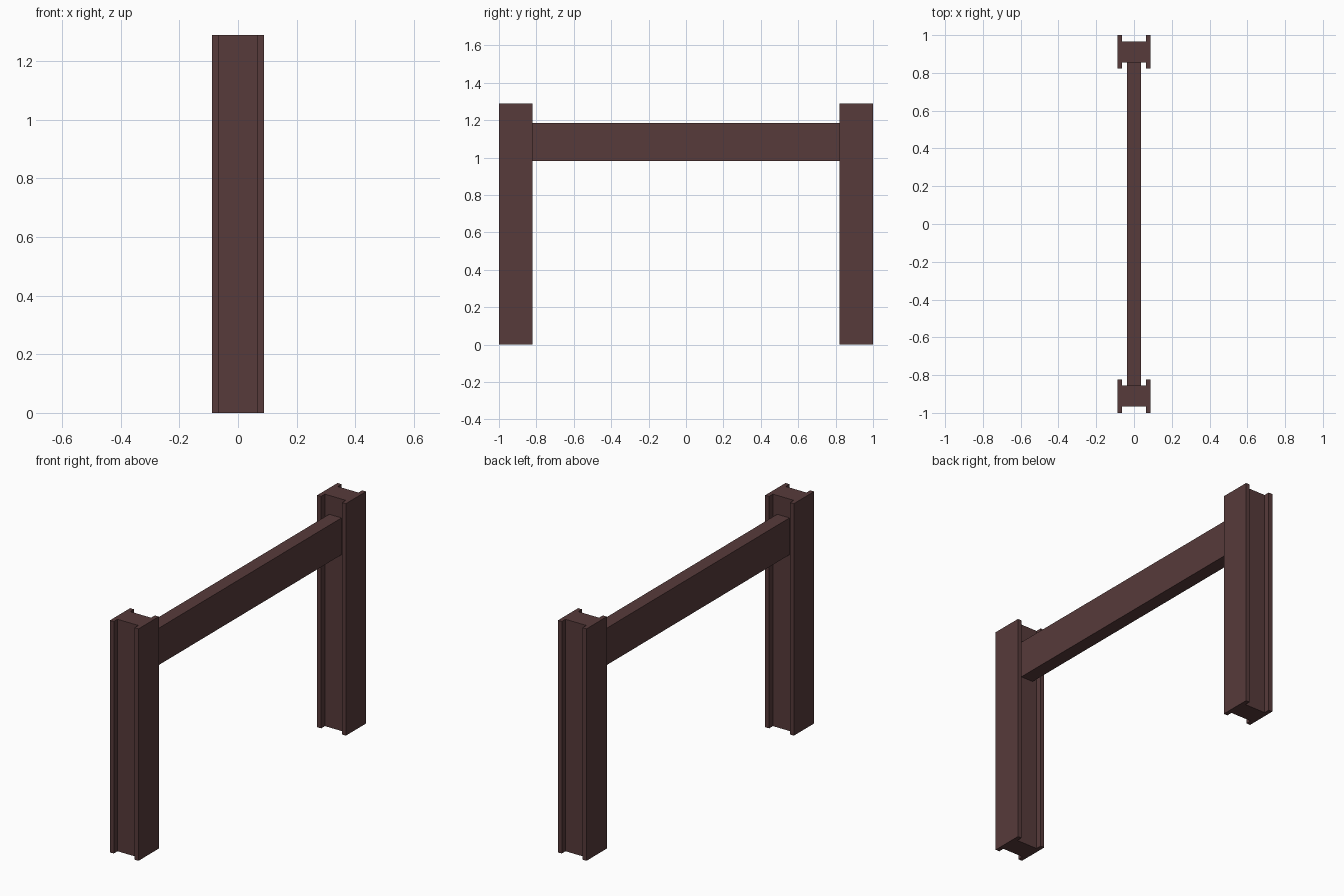
import bpy
import bmesh

if "Cube" in bpy.data.objects:
    bpy.data.objects.remove(bpy.data.objects["Cube"])

mat = bpy.data.materials.new("dark_brown_steel")
mat.diffuse_color = (0.095, 0.043, 0.043, 1)
mat.use_nodes = True
mat.node_tree.nodes["Principled BSDF"].inputs["Base Color"].default_value = mat.diffuse_color


def extrude_profile(name, profile, z0, z1):
    """Closed solid from an XY outline raised from z0 to z1."""
    bm = bmesh.new()
    base = bm.faces.new([bm.verts.new((x, y, z0)) for x, y in profile])
    top = bmesh.ops.extrude_face_region(bm, geom=[base], use_keep_orig=True)["geom"]
    for v in top:
        if isinstance(v, bmesh.types.BMVert):
            v.co.z = z1
    bmesh.ops.recalc_face_normals(bm, faces=bm.faces)
    mesh = bpy.data.meshes.new(name)
    bm.to_mesh(mesh)
    bm.free()
    mesh.materials.append(mat)
    obj = bpy.data.objects.new(name, mesh)
    bpy.context.collection.objects.link(obj)
    return obj


# H section: flanges at the sides, thick web in between
FX, WX = 0.088, 0.064    # flange outer and inner x
FY, WY = 0.089, 0.056    # flange and web half depth
h_section = [(-FX, -FY), (-WX, -FY), (-WX, -WY), (WX, -WY), (WX, -FY), (FX, -FY),
             (FX, FY), (WX, FY), (WX, WY), (-WX, WY), (-WX, FY), (-FX, FY)]

# Upright posts
POST_Y = 0.911
for name, side in (("front_post", -1), ("back_post", 1)):
    post = extrude_profile(name, h_section, 0, 1.29)
    post.location.y = side * POST_Y

# Cross beam reaching the webs of both posts
BX, BY = 0.038, POST_Y - WY
extrude_profile("cross_beam", [(-BX, -BY), (BX, -BY), (BX, BY), (-BX, BY)], 0.98, 1.185)
